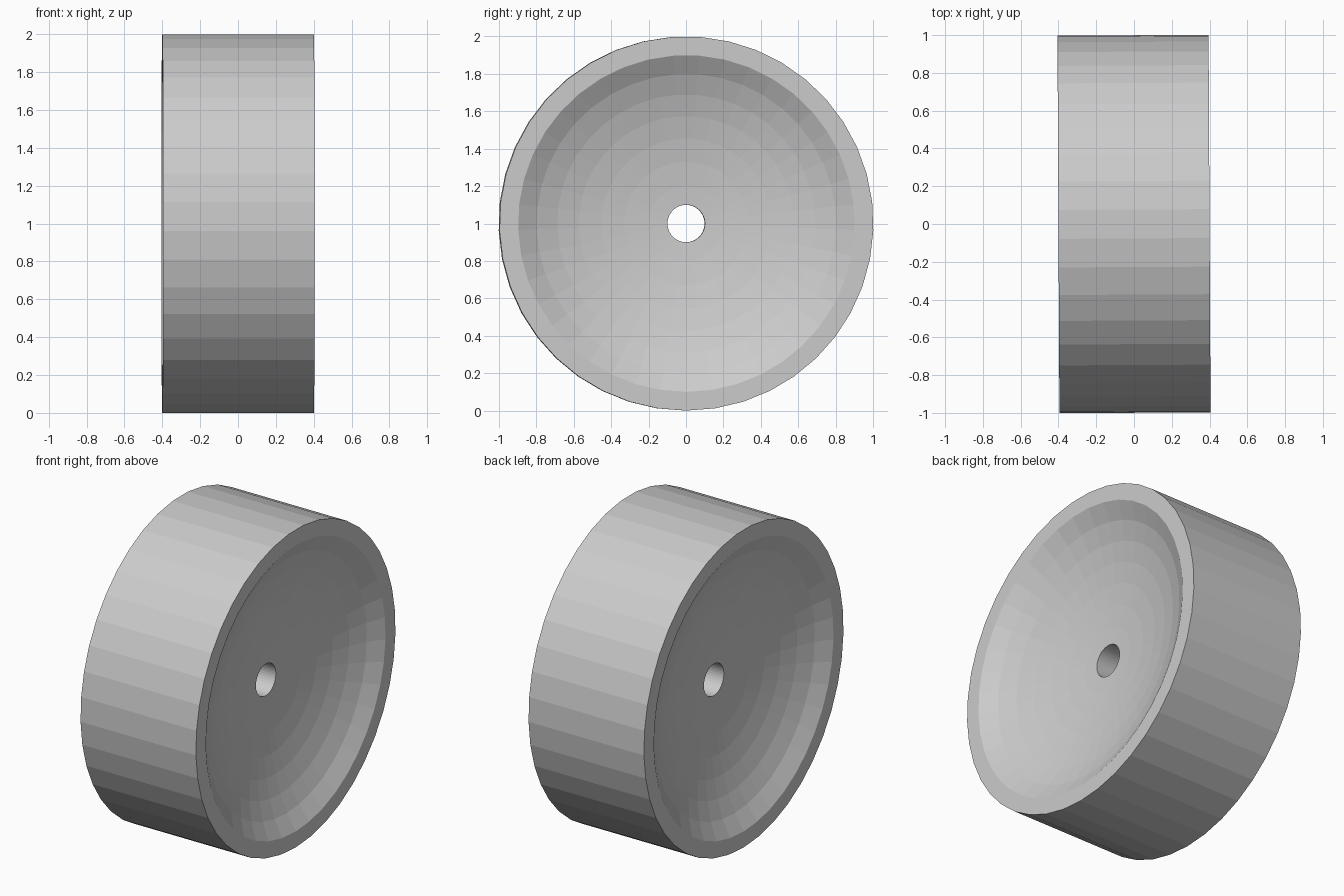
import bpy, bmesh, math

cube = bpy.data.objects.get("Cube")
if cube:
    bpy.data.objects.remove(cube, do_unlink=True)

SIDES = 41
HALF_WIDTH = 0.4
RIM_RADIUS = 0.9
DISH_BULGE = 0.37


def dish_x(r):
    # Distance of the flattened, ellipsoidal dish from the wheel's middle plane
    return HALF_WIDTH - DISH_BULGE * (math.sqrt(1 - r * r) - math.sqrt(1 - RIM_RADIUS ** 2))


# Light grey for the whole wheel
grey = bpy.data.materials.new("light_grey")
grey.use_nodes = True
grey.diffuse_color = (0.6, 0.6, 0.6, 1)
grey.node_tree.nodes["Principled BSDF"].inputs["Base Color"].default_value = (0.6, 0.6, 0.6, 1)

# Half profile: axle hole edge, dish rings, rim, tread edge
dish_radii = [0.1, 0.2, 0.33, 0.455, 0.575, 0.69, 0.8, RIM_RADIUS]
half = [(dish_x(r), r) for r in dish_radii] + [(HALF_WIDTH, 1.0)]
profile = half + [(-x, r) for x, r in reversed(half)]

# Closed profile revolved around the x axis, one corner pointing down
bm = bmesh.new()
rings = []
for i in range(SIDES):
    a = 2 * math.pi * i / SIDES
    rings.append([bm.verts.new((x, r * math.sin(a), 1 - r * math.cos(a))) for x, r in profile])
for i in range(SIDES):
    a, b = rings[i], rings[(i + 1) % SIDES]
    for j in range(len(profile)):
        k = (j + 1) % len(profile)
        bm.faces.new((a[j], a[k], b[k], b[j]))
bmesh.ops.recalc_face_normals(bm, faces=bm.faces)

mesh = bpy.data.meshes.new("wheel")
bm.to_mesh(mesh)
bm.free()
mesh.materials.append(grey)
wheel = bpy.data.objects.new("wheel", mesh)
wheel.rotation_euler.z = math.radians(0.3)
bpy.context.collection.objects.link(wheel)
